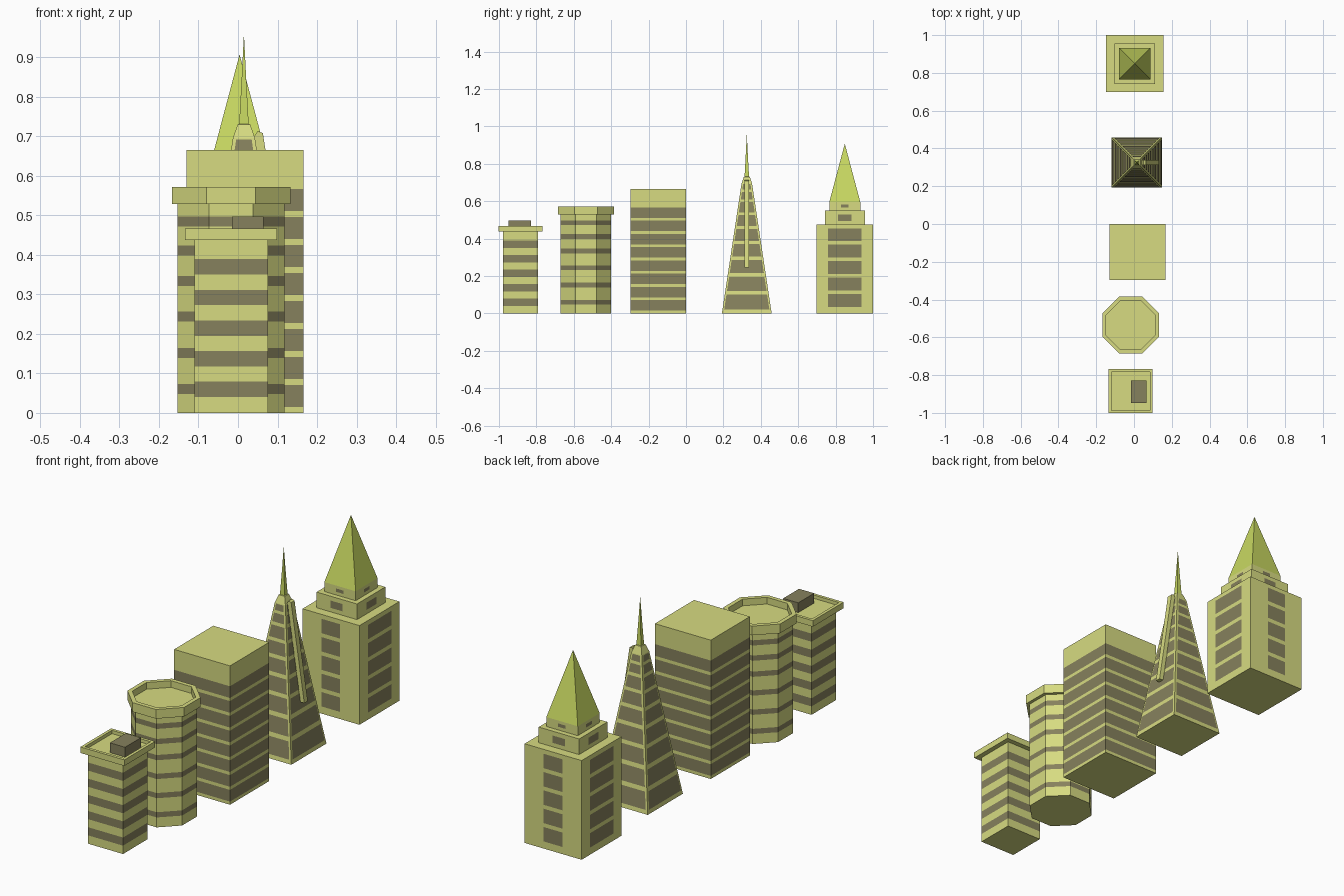
import bpy, bmesh, math
from mathutils import Matrix, Vector

if "Cube" in bpy.data.objects:
    bpy.data.objects.remove(bpy.data.objects["Cube"])


def material(name, rgb):
    m = bpy.data.materials.new(name)
    m.diffuse_color = (*rgb, 1)
    m.use_nodes = True
    m.node_tree.nodes["Principled BSDF"].inputs["Base Color"].default_value = m.diffuse_color
    return m


WALL, GLASS, ROOF = 0, 1, 2
MATS = [material("wall", (0.68, 0.71, 0.22)),
        material("glass", (0.24, 0.22, 0.11)),
        material("roof", (0.58, 0.69, 0.12))]


def finish(name, bm, loc):
    bmesh.ops.recalc_face_normals(bm, faces=bm.faces)
    mesh = bpy.data.meshes.new(name)
    bm.to_mesh(mesh)
    bm.free()
    for m in MATS:
        mesh.materials.append(m)
    ob = bpy.data.objects.new(name, mesh)
    ob.location = loc
    bpy.context.collection.objects.link(ob)
    return ob


def loft(name, xy, sides, rings, bottom=True, top=True):
    """Stack polygon rings (half width, z, material of the wall above)."""
    bm = bmesh.new()
    prev = None
    for half, z, mat in rings:
        r = max(half, 0.0003) / math.cos(math.pi / sides)
        ring = []
        for i in range(sides):
            a = (2 * i + 1) * math.pi / sides
            ring.append(bm.verts.new((r * math.cos(a), r * math.sin(a), z)))
        if prev:
            for i in range(sides):
                j = (i + 1) % sides
                f = bm.faces.new((prev[i], prev[j], ring[j], ring[i]))
                f.material_index = prev_mat
        elif bottom:
            bm.faces.new(ring[::-1]).material_index = mat
        prev, prev_mat = ring, mat
    if top:
        bm.faces.new(prev).material_index = mat
    return finish(name, bm, (*xy, 0))


def banded(half, height, bands):
    rings = [(half, 0, WALL)]
    for a, b in bands:
        rings += [(half, a, GLASS), (half, b, WALL)]
    return rings + [(half, height, WALL)]


def parapet(name, xy, sides, body, outer, inner, z0, z1, floor):
    profile = [(body, z0), (outer, z0), (outer, z1), (inner, z1), (inner, floor)]
    loft(name, xy, sides, [(h, z, WALL) for h, z in profile], bottom=False)


def panels(name, xy, rows, turns):
    """Flat glass panels (dist0, z0, width0, dist1, z1, width1) on chosen sides."""
    bm = bmesh.new()
    for t in turns:
        rot = Matrix.Rotation(t * math.pi / 2, 3, 'Z')
        for d0, z0, w0, d1, z1, w1 in rows:
            pts = [(d0, -w0, z0), (d0, w0, z0), (d1, w1, z1), (d1, -w1, z1)]
            f = bm.faces.new([bm.verts.new(rot @ Vector(p)) for p in pts])
            f.material_index = GLASS
            f.normal_update()
    mesh = finish(name, bm, (*xy, 0))
    return mesh


# Small square block with parapet and roof plant
c = (-0.0175, -0.885)
loft("small_block", c, 4, banded(0.093, 0.437,
     [(0.04 + 0.0775 * i, 0.079 + 0.0775 * i) for i in range(5)]), top=False)
parapet("small_block_parapet", c, 4, 0.093, 0.1165, 0.102, 0.437, 0.466, 0.45)
bm = bmesh.new()
bmesh.ops.create_cube(bm, size=1, matrix=Matrix.Diagonal((0.08, 0.12, 0.047, 1)))
for f in bm.faces:
    f.material_index = GLASS
finish("small_block_roof_plant", bm, (0.025, -0.888, 0.4735))

# Octagonal tower
c = (-0.0175, -0.535)
loft("octagon_tower", c, 8, banded(0.135, 0.528,
     [(z - 0.0125, z + 0.0125) for z in (0.06, 0.152, 0.244, 0.334, 0.411, 0.484)]),
     top=False)
parapet("octagon_parapet", c, 8, 0.135, 0.15, 0.13, 0.528, 0.572, 0.54)

# Large plain office block
loft("office_block", (0.0175, -0.149), 4, banded(0.148, 0.665,
     [(0.0709 * i + 0.015, 0.0709 * (i + 1)) for i in range(8)]))

# Tapered tower with spire
c = (0.015, 0.325)


def face_at(z):
    return 0.133 - 0.151 * z


loft("tapered_tower", c, 4, [(face_at(0), 0, WALL), (face_at(0.695), 0.695, WALL),
                             (0.016, 0.73, WALL), (0.012, 0.731, WALL)])
loft("tapered_tower_spire", c, 4, [(0.012, 0.731, ROOF), (0.006, 0.84, ROOF),
                                   (0, 0.954, ROOF)], bottom=False)
bands = [(0.02, 0.1), (0.12, 0.195), (0.215, 0.285), (0.303, 0.37), (0.388, 0.45),
         (0.467, 0.525), (0.54, 0.595), (0.61, 0.65), (0.663, 0.692)]
panels("tapered_tower_windows", c,
       [(face_at(a) + 0.0015, a, face_at(a) - 0.009,
         face_at(b) + 0.0015, b, face_at(b) - 0.009) for a, b in bands], range(4))

# Sloping fin on the right face
bm = bmesh.new()
profile = [(face_at(0.245) - 0.008, 0.245), (face_at(0.245) + 0.022, 0.245),
           (0.048, 0.708), (0.035, 0.713), (0.02, 0.69)]
f = bm.faces.new([bm.verts.new((x, -0.013, z)) for x, z in profile])
ext = bmesh.ops.extrude_face_region(bm, geom=[f], use_keep_orig=True)
bmesh.ops.translate(bm, vec=(0, 0.026, 0),
                    verts=[v for v in ext["geom"] if isinstance(v, bmesh.types.BMVert)])
finish("tapered_tower_fin", bm, (*c, 0))

# Stepped tower with pyramid roof
c = (0.004, 0.849)
loft("stepped_tower", c, 4, [(0.151, 0, WALL), (0.151, 0.475, WALL),
     (0.107, 0.475, WALL), (0.107, 0.55, WALL), (0.083, 0.55, WALL),
     (0.083, 0.595, WALL)], top=False)
loft("pyramid_roof", c, 4, [(0.083, 0.595, ROOF), (0, 0.906, ROOF)], bottom=False)
for name, turns, widths in (("side_windows", (0, 2), (0.09, 0.037, 0.021)),
                            ("front_back_windows", (1, 3), (0.05, 0.032, 0.02))):
    spans = [(0.1525, 0.035 + 0.0877 * i, 0.104 + 0.0877 * i, widths[0])
             for i in range(5)]
    spans += [(0.1085, 0.495, 0.53, widths[1]), (0.0845, 0.566, 0.582, widths[2])]
    panels(name, c, [(d, a, w, d, b, w) for d, a, b, w in spans], turns)
